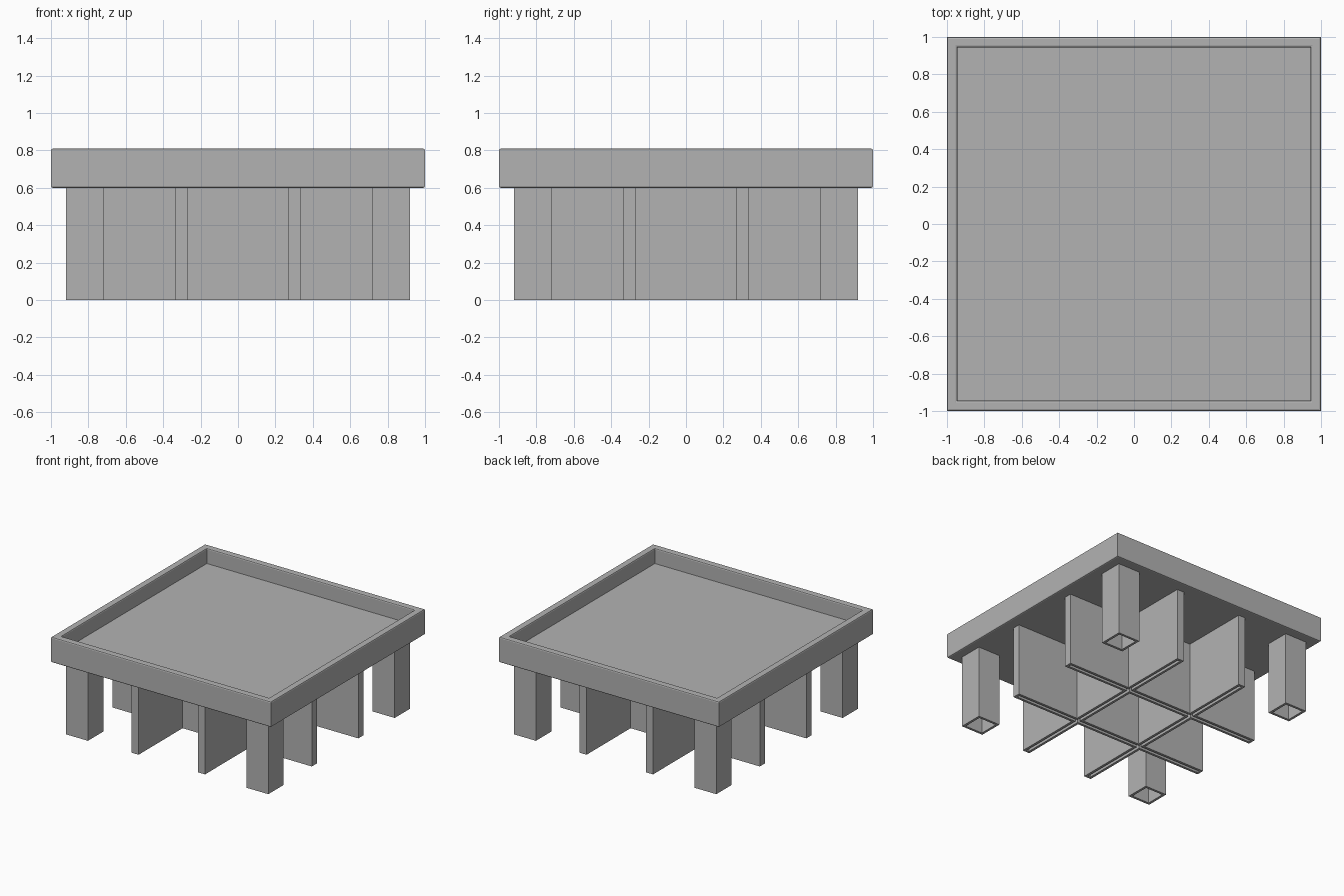
import bpy, bmesh, math

default = bpy.data.objects.get("Cube")
if default:
    bpy.data.objects.remove(default, do_unlink=True)

TOP, DECK, FLOOR = 0.81, 0.60, 0.685
WALL = 0.02

grey = bpy.data.materials.new("grey plastic")
grey.use_nodes = True
grey.diffuse_color = (0.45, 0.45, 0.45, 1)
grey.node_tree.nodes["Principled BSDF"].inputs["Base Color"].default_value = grey.diffuse_color


def finish(name, bm):
    bmesh.ops.recalc_face_normals(bm, faces=bm.faces)
    mesh = bpy.data.meshes.new(name)
    bm.to_mesh(mesh)
    bm.free()
    mesh.materials.append(grey)
    obj = bpy.data.objects.new(name, mesh)
    bpy.context.collection.objects.link(obj)
    return obj


def hollow_prism(name, lines_x, lines_y, is_wall, height):
    """Fill the plan cells that are wall, then raise them into one solid."""
    bm = bmesh.new()
    for x0, x1 in zip(lines_x, lines_x[1:]):
        for y0, y1 in zip(lines_y, lines_y[1:]):
            if is_wall((x0 + x1) / 2, (y0 + y1) / 2):
                corners = ((x0, y0), (x1, y0), (x1, y1), (x0, y1))
                bm.faces.new([bm.verts.new((x, y, 0)) for x, y in corners])
    bmesh.ops.remove_doubles(bm, verts=bm.verts, dist=0.001)
    raised = bmesh.ops.extrude_face_region(bm, geom=bm.faces[:], use_keep_orig=True)
    for item in raised["geom"]:
        if isinstance(item, bmesh.types.BMVert):
            item.co.z = height
    bmesh.ops.recalc_face_normals(bm, faces=bm.faces)
    bmesh.ops.dissolve_limit(bm, angle_limit=math.radians(1),
                             verts=bm.verts, edges=bm.edges)
    return finish(name, bm)


# Tray: slab with a recessed top and softened rim edges
bm = bmesh.new()
bmesh.ops.create_cube(bm, size=1)
for v in bm.verts:
    v.co = (v.co.x * 2, v.co.y * 2, TOP if v.co.z > 0 else DECK)
top = max(bm.faces, key=lambda f: f.calc_center_median().z)
bmesh.ops.inset_individual(bm, faces=[top], thickness=0.08, depth=0)
bmesh.ops.inset_individual(bm, faces=[top], thickness=0, depth=FLOOR - TOP)


def on_rim(edge):
    z0, z1 = (v.co.z for v in edge.verts)
    x0, x1 = (v.co.x for v in edge.verts)
    y0, y1 = (v.co.y for v in edge.verts)
    straight = abs(x0 - x1) < 0.001 or abs(y0 - y1) < 0.001
    return straight and abs(z0 - z1) < 0.001 and abs(z0 - FLOOR) > 0.01


bmesh.ops.bevel(bm, geom=[e for e in bm.edges if on_rim(e)], offset=0.01,
                segments=2, profile=0.5, affect='EDGES')
finish("tray", bm)

# Four hollow square legs
INNER, OUTER = 0.72, 0.92
for sx, side in ((1, "left"), (-1, "right")):
    for sy, end in ((-1, "front"), (1, "back")):
        cx, cy = sx * (INNER + OUTER) / 2, sy * (INNER + OUTER) / 2
        half = (OUTER - INNER) / 2
        offsets = (-half, WALL - half, half - WALL, half)
        hollow_prism(f"{end}_{side}_leg",
                     [cx + o for o in offsets], [cy + o for o in offsets],
                     lambda x, y: max(abs(x - cx), abs(y - cy)) > half - WALL,
                     DECK + 0.002)

# Crossed double-walled ribs, open underneath
RIB, HALF, REACH = 0.302, 0.032, 0.905


def in_ribs(x, y, half, reach):
    along_y = abs(abs(x) - RIB) < half and abs(y) < reach
    along_x = abs(abs(y) - RIB) < half and abs(x) < reach
    return along_x or along_y


positive = [RIB - HALF, RIB - HALF + WALL, RIB + HALF - WALL, RIB + HALF,
            REACH - WALL, REACH]
lines = [-p for p in reversed(positive)] + positive
hollow_prism("rib_grid", lines, lines,
             lambda x, y: in_ribs(x, y, HALF, REACH)
             and not in_ribs(x, y, HALF - WALL, REACH - WALL),
             DECK + 0.002)
